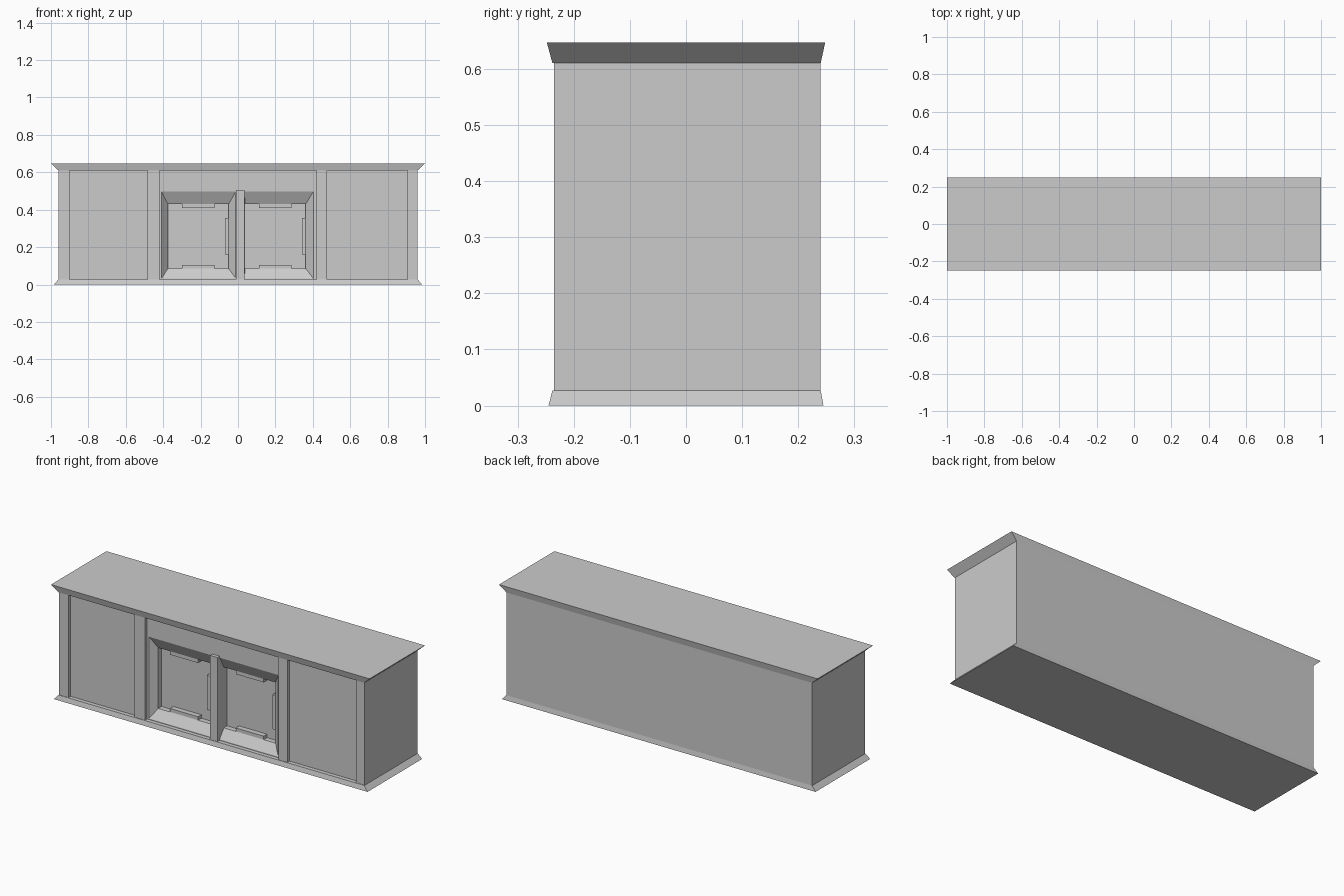
import bpy
import bmesh

# Remove the default cube
cube = bpy.data.objects.get("Cube")
if cube:
    bpy.data.objects.remove(cube, do_unlink=True)

# Single plaster grey
plaster = bpy.data.materials.new("plaster_grey")
plaster.use_nodes = True
GREY = (0.6, 0.6, 0.6, 1)
plaster.diffuse_color = GREY
plaster.node_tree.nodes["Principled BSDF"].inputs["Base Color"].default_value = GREY


def loft(name, start, end):
    """Solid between two outlines with the same number of points."""
    bm = bmesh.new()
    a = [bm.verts.new(p) for p in start]
    b = [bm.verts.new(p) for p in end]
    bm.faces.new(a)
    bm.faces.new(b)
    for i in range(len(a)):
        j = (i + 1) % len(a)
        bm.faces.new((a[i], a[j], b[j], b[i]))
    bmesh.ops.recalc_face_normals(bm, faces=bm.faces)
    mesh = bpy.data.meshes.new(name)
    bm.to_mesh(mesh)
    bm.free()
    mesh.materials.append(plaster)
    obj = bpy.data.objects.new(name, mesh)
    bpy.context.collection.objects.link(obj)
    return obj


def plan(x, y0, y1, z):
    return [(-x, y0, z), (x, y0, z), (x, y1, z), (-x, y1, z)]


def upright(x0, x1, z0, z1, y):
    return [(x0, y, z0), (x1, y, z0), (x1, y, z1), (x0, y, z1)]


WALL, FRONT, BACK = -0.215, -0.235, 0.24
FRAME, GLASS = -0.18, -0.15
SIDE = 0.96

# Main block and its flared base and cornice
body = loft("body", plan(SIDE, WALL, BACK, 0.005), plan(SIDE, WALL, BACK, 0.62))
loft("base_moulding", plan(0.985, -0.245, 0.245, 0), plan(SIDE, -0.238, BACK, 0.027))
loft("cornice", plan(SIDE, -0.238, BACK, 0.61), plan(1.0, -0.248, 0.248, 0.647))

# Pilasters across the front
pilasters = {
    "outer_right_pilaster": (-SIDE, -0.9, 0.615),
    "inner_right_pilaster": (-0.485, -0.42, 0.615),
    "window_pilaster": (-0.01, 0.035, 0.505),
    "inner_left_pilaster": (0.42, 0.475, 0.615),
    "outer_left_pilaster": (0.905, SIDE, 0.615),
}
for name, (x0, x1, top) in pilasters.items():
    loft(name, upright(x0, x1, 0.02, top, FRONT), upright(x0, x1, 0.02, top, WALL + 0.01))


def eared_outline(x0, x1, z0, z1, y):
    """Window opening with wider corners, straight on one side."""
    e, w = 0.02, 0.075
    return [(x, y, z) for x, z in (
        (x0, z0), (x0 + w, z0), (x0 + w, z0 + e), (x1 - w, z0 + e),
        (x1 - w, z0), (x1, z0), (x1, z0 + w), (x1 - e, z0 + w),
        (x1 - e, z1 - w), (x1, z1 - w), (x1, z1), (x1 - w, z1),
        (x1 - w, z1 - e), (x0 + w, z1 - e), (x0 + w, z1), (x0, z1))]


# Splayed window recesses with a deeper eared opening
cutters = []
for outer0, outer1, x0 in ((-0.41, -0.01, -0.375), (0.035, 0.405, 0.037)):
    x1 = x0 + 0.325
    cutters.append(loft("window_splay",
                        upright(outer0, outer1, 0.03, 0.5, WALL - 0.002),
                        upright(x0, x1, 0.085, 0.43, FRAME)))
    cutters.append(loft("window_opening",
                        eared_outline(x0, x1, 0.085, 0.43, FRAME - 0.005),
                        eared_outline(x0, x1, 0.085, 0.43, GLASS)))
for cutter in cutters:
    cutter.hide_render = True
    cut = body.modifiers.new("cut", "BOOLEAN")
    cut.operation = "DIFFERENCE"
    cut.solver = "EXACT"
    cut.object = cutter

# Bake the cuts and drop the cutters
bpy.context.view_layer.update()
graph = bpy.context.evaluated_depsgraph_get()
baked = bpy.data.meshes.new_from_object(body.evaluated_get(graph))
body.modifiers.clear()
body.data = baked
for cutter in cutters:
    bpy.data.objects.remove(cutter, do_unlink=True)
